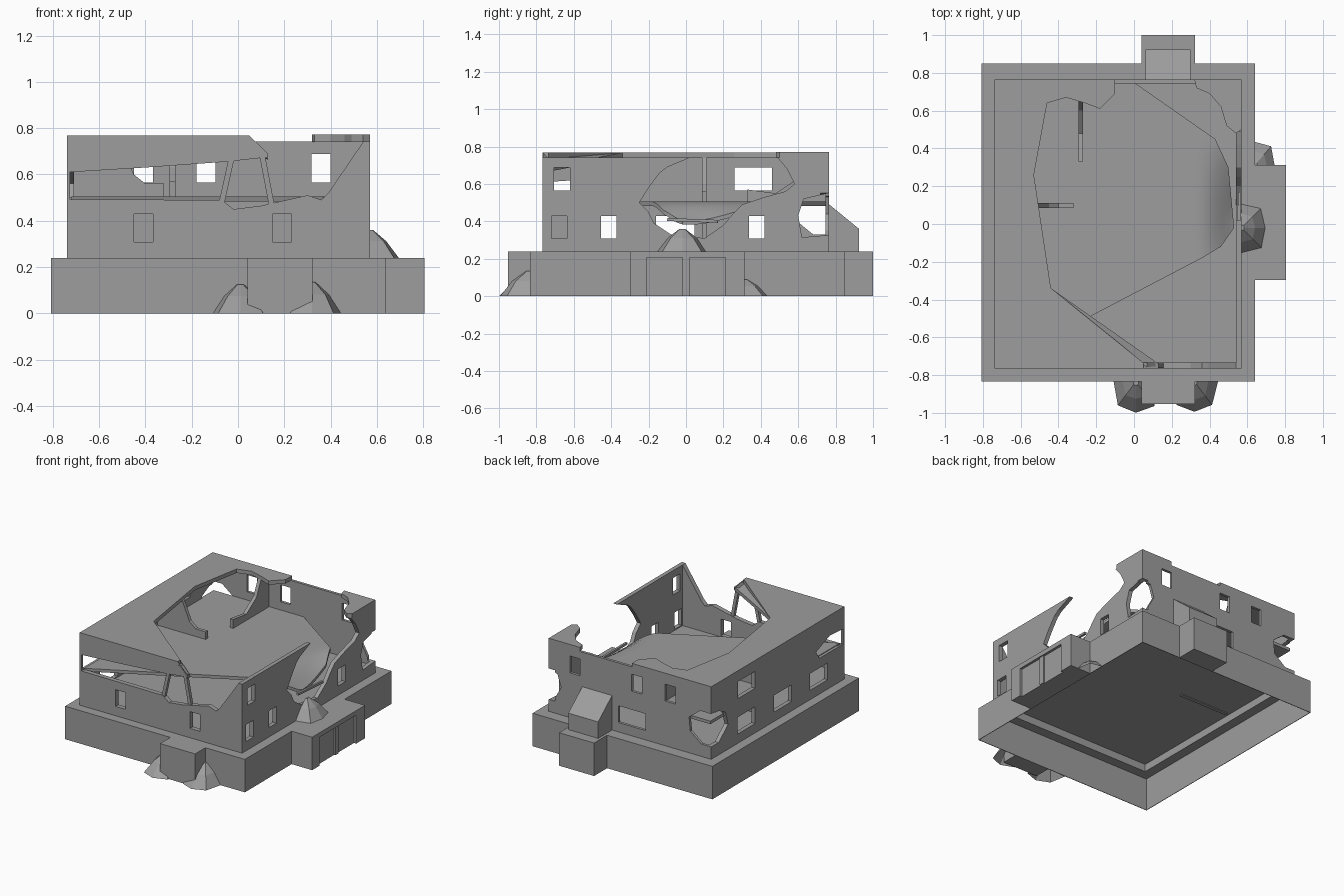
import bpy, bmesh, math, random
from mathutils import Vector

random.seed(4)
if "Cube" in bpy.data.objects:
    bpy.data.objects.remove(bpy.data.objects["Cube"], do_unlink=True)

concrete = bpy.data.materials.new("concrete_grey")
concrete.use_nodes = True
GREY = (0.34, 0.34, 0.34, 1)
concrete.diffuse_color = GREY
concrete.node_tree.nodes["Principled BSDF"].inputs["Base Color"].default_value = GREY


def finish(name, bm):
    bmesh.ops.recalc_face_normals(bm, faces=bm.faces[:])
    mesh = bpy.data.meshes.new(name)
    bm.to_mesh(mesh)
    bm.free()
    mesh.materials.append(concrete)
    obj = bpy.data.objects.new(name, mesh)
    bpy.context.collection.objects.link(obj)
    return obj


def extrude(bm, shift):
    moved = bmesh.ops.extrude_face_region(bm, geom=bm.faces[:])["geom"]
    bmesh.ops.translate(bm, vec=shift, verts=[g for g in moved if isinstance(g, bmesh.types.BMVert)])


def prism(name, axis, pts, lo, hi):
    """Extrude a 2D outline along an axis from lo to hi."""
    place = {"x": lambda a, b, d: (d, a, b),
             "y": lambda a, b, d: (a, d, b),
             "z": lambda a, b, d: (a, b, d)}[axis]
    bm = bmesh.new()
    bm.faces.new([bm.verts.new(place(a, b, lo)) for a, b in pts])
    extrude(bm, Vector(place(0, 0, hi - lo)))
    return finish(name, bm)


def rect(a0, a1, b0, b1):
    return [(a0, b0), (a1, b0), (a1, b1), (a0, b1)]


def box(name, x0, x1, y0, y1, z0, z1):
    return prism(name, "z", rect(x0, x1, y0, y1), z0, z1)


def cut(obj, cutters):
    """Subtract each cutter, bake the result, remove the cutters."""
    for c in cutters:
        c.hide_render = True
        mod = obj.modifiers.new("cut", "BOOLEAN")
        mod.operation, mod.solver, mod.object = "DIFFERENCE", "EXACT", c
    bpy.context.view_layer.update()
    baked = bpy.data.meshes.new_from_object(obj.evaluated_get(bpy.context.evaluated_depsgraph_get()))
    obj.modifiers.clear()
    obj.data = baked
    for c in cutters:
        bpy.data.objects.remove(c, do_unlink=True)


def beam(name, a, b, r=0.012):
    a, b = Vector(a), Vector(b)
    bm = bmesh.new()
    bmesh.ops.create_cube(bm, size=1)
    bmesh.ops.scale(bm, vec=(2 * r, 2 * r, (b - a).length), verts=bm.verts)
    obj = finish(name, bm)
    obj.rotation_mode = "QUATERNION"
    obj.rotation_quaternion = (b - a).to_track_quat("Z", "Y")
    obj.location = (a + b) / 2


def rubble(name, centre, rx, ry, h, wall_normal):
    """Open faceted mound, kept only on the outer side of the wall it leans on."""
    bm = bmesh.new()
    count, rings = 8, []
    for r, z in ((1, 0), (.58, .6), (.12, 1)):
        ring = []
        for i in range(count):
            t, k = math.tau * i / count, random.uniform(.96, 1.03) * r
            if i % 2:
                k *= 1.12
            ring.append(bm.verts.new((rx * k * math.cos(t), ry * k * math.sin(t), h * z)))
        rings.append(ring)
    for low, high in zip(rings, rings[1:]):
        for i in range(count):
            j = (i + 1) % count
            bm.faces.new((low[i], low[j], high[j], high[i]))
    bm.faces.new(rings[-1])
    bmesh.ops.bisect_plane(bm, geom=bm.verts[:] + bm.edges[:] + bm.faces[:], plane_co=(0, 0, 0),
                           plane_no=wall_normal, clear_inner=True)
    finish(name, bm).location = centre


# Plinth: hollow underneath, with three bays
plinth_outline = [(-.808, -.835), (.04, -.835), (.04, -.953), (.322, -.953), (.322, -.835), (.64, -.835),
                  (.64, -.297), (.805, -.297), (.805, .312), (.64, .312), (.64, .851), (.322, .851),
                  (.322, 1), (.04, 1), (.04, .851), (-.808, .851)]
plinth = prism("plinth", "z", plinth_outline, 0, .24)
cut(plinth, [box("hollow", -.804, .636, -.831, .847, -.1, .236),
             box("shaft", -.734, .565, -.76, .76, .1, .4),
             box("door_recess", .787, .9, -.21, .21, -.1, .207)])
box("door_post", .78, .797, -.018, .02, 0, .207)

# House shell: rooms open to the sky, hollow below the ground floor
shell = box("house_walls", -.739, .57, -.766, .765, .24, .742)
cutters = [box("room", -.709, .54, -.732, .745, .3, .9),
           box("under_floor", -.734, .565, -.76, .76, .1, .29)]
LOW, HIGH = (.308, .43), (.565, .688)


def windows(axis, lo, hi, level, starts, width):
    return [prism("window", axis, rect(a, a + width, *level), lo, hi) for a in starts]


cutters += windows("y", -.8, -.7, LOW, (-.45, .15), .082)
cutters += windows("y", .7, .8, HIGH, (-.45, -.18, .317), .082)
cutters += windows("y", .7, .8, LOW, (-.21,), .22)
cutters += windows("x", -.8, -.68, LOW, (-.575, -.16, .26), .205)
cutters += windows("x", -.8, -.68, HIGH, (.26,), .2)
cutters += windows("x", .5, .6, LOW, (-.72, -.455, .337), .083)
cutters += windows("x", .5, .6, HIGH, (-.705,), .085)

# Broken openings in the walls
cutters += [
    prism("front_breach", "y", [(-.725, .492), (-.07, .49), (-.02, .45), (.1, .465), (.3, .51), (.36, .49),
                                (.39, .52), (.54, .74), (.54, .8), (.07, .8), (.07, .74), (.13, .675),
                                (-.05, .655), (-.4, .63), (-.725, .61)], -.8, -.7),
    prism("left_breach", "x", [(-.748, .5), (-.48, .5), (-.44, .56), (-.6, .62), (-.748, .61)], -.8, -.69),
    prism("right_breach", "x", [(.02, .8), (.02, .74), (-.1, .69), (-.14, .66), (-.2, .58), (-.25, .5),
                                (-.2, .45), (-.17, .39), (-.08, .33), (.1, .31), (.2, .38), (.25, .44),
                                (.3, .49), (.42, .53), (.53, .56), (.58, .6), (.54, .68), (.49, .74),
                                (.49, .8)], .5, .6),
    prism("corner_hole_a", "x", [(.8, .33), (.68, .33), (.57, .42), (.6, .52), (.68, .56), (.8, .57)], -.8, -.69),
    prism("corner_hole_b", "y", [(-.8, .33), (-.66, .33), (-.57, .4), (-.56, .5), (-.65, .57), (-.8, .57)], .72, .8),
    prism("corner_hole_c", "x", [(.8, .33), (.62, .315), (.6, .43), (.63, .52), (.8, .56)], .52, .6),
    prism("corner_hole_d", "y", [(.6, .33), (.52, .35), (.47, .44), (.5, .53), (.6, .56)], .72, .8),
]
cut(shell, cutters)

# Roof: the large remaining slab, its folded edge and a corner fragment
prism("roof_slab", "z", [(-.739, -.766), (.05, -.766), (.05, -.735), (-.44, -.34), (-.53, .26), (-.46, .64),
                         (-.36, .67), (-.26, .64), (-.18, .61), (-.1, .69), (-.1, .765), (-.739, .765)], .74, .768)
prism("roof_fragment", "z", [(.32, .765), (.33, .72), (.4, .69), (.46, .62), (.49, .52), (.54, .48),
                             (.57, .5), (.57, .765)], .74, .772)
bm = bmesh.new()
bm.faces.new([bm.verts.new(p) for p in ((-.44, -.34, .767), (.05, -.765, .767), (.13, -.765, .69),
                                        (.13, -.74, .69))])
extrude(bm, Vector((0, 0, -.025)))
finish("roof_folded_edge", bm)

# Upper floor: broken along its edges, bent down steeply at the side breach
bm = bmesh.new()
bmesh.ops.create_grid(bm, x_segments=32, y_segments=32, size=.745)
for v in bm.verts:
    v.co.x = v.co.x * .85 - .085
floor_edge = [(-.72, -.745), (.36, -.18), (.43, -.2), (.46, -.12), (.53, -.02), (.5, .3), (.43, .45), (0, .75)]
floor_edge.pop(2)
for (x0, y0), (x1, y1) in zip(floor_edge, floor_edge[1:]):
    bmesh.ops.bisect_plane(bm, geom=bm.verts[:] + bm.edges[:] + bm.faces[:], plane_co=(x0, y0, 0),
                           plane_no=(y1 - y0, x0 - x1, 0), clear_outer=True)
for v in bm.verts:
    reach = min(max((v.co.x - .36) / .16, 0), 1)
    v.co.z = .505 - .1 * reach ** 1.4 * max(0, 1 - ((v.co.y - .02) / .4) ** 2)
extrude(bm, Vector((0, 0, -.022)))
upper_floor = finish("upper_floor", bm)
bpy.context.view_layer.objects.active = upper_floor
upper_floor.select_set(True)
bpy.ops.object.shade_smooth_by_angle(angle=math.radians(25))

# Stubs of the inner walls
prism("inner_wall_cross", "y", [(-.715, .285), (-.715, .74), (-.51, .74), (-.45, .6), (-.4, .56), (-.32, .56),
                                (-.32, .285)], .085, .11)
prism("inner_wall_back", "x", [(.75, .49), (.75, .74), (.65, .74), (.6, .63), (.48, .55), (.33, .57),
                               (.33, .49)], -.295, -.27)

# Sloping rear annex
prism("rear_annex", "x", [(.76, .24), (.925, .24), (.925, .36), (.76, .495)], .06, .3)

# Props and fallen beams
beam("prop_left", (-.07, -.75, .48), (-.03, -.75, .66))
beam("prop_right", (.145, -.75, .47), (.105, -.75, .68))
beam("fallen_beam", (.55, -.1, .41), (.56, .17, .4), .008)

# Heaps of rubble
rubble("rubble_front_right", (.01, -.835, 0), .122, .16, .125, (0, -1, 0))
rubble("rubble_front_left", (.32, -.835, 0), .122, .16, .135, (0, -1, 0))
rubble("rubble_side", (.64, .312, 0), .108, .125, .09, (1, 0, 0))
rubble("rubble_breach", (.568, -.02, .24), .13, .13, .12, (1, 0, 0))
